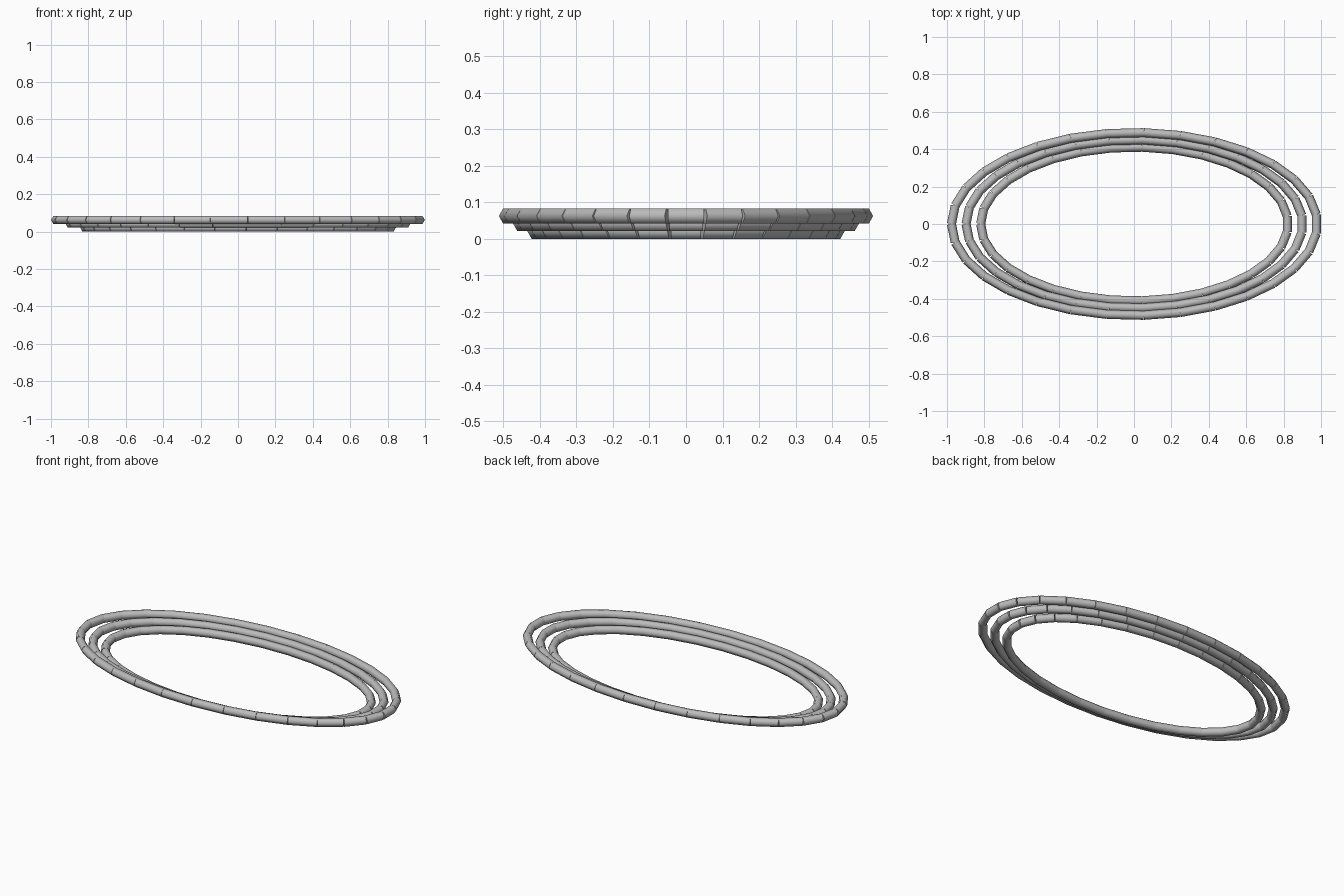
import bpy, bmesh, math
from mathutils import Vector

if "Cube" in bpy.data.objects:
    bpy.data.objects.remove(bpy.data.objects["Cube"])

SEGMENTS = 31          # straight tube pieces per ring
SIDES = 6              # hexagonal cross-section
RADIUS = 0.024
RISE = RADIUS * math.cos(math.pi / 6)   # half height of the tube

grey = bpy.data.materials.new("grey_metal")
grey.diffuse_color = (0.5, 0.5, 0.5, 1)
grey.use_nodes = True
grey.node_tree.nodes["Principled BSDF"].inputs["Base Color"].default_value = grey.diffuse_color


def ellipse_point(a, b, z, k):
    t = (k - 0.5) * math.tau / SEGMENTS
    return Vector((a * math.cos(t) + 0.002, b * math.sin(t), z))


def add_tube(bm, start, end):
    """Straight capped hexagonal tube with square-cut ends."""
    along = (end - start).normalized()
    up = Vector((0, 0, 1))
    out = along.cross(up)
    ends = []
    for centre in (start, end):
        ring = []
        for i in range(SIDES):
            t = math.tau * i / SIDES
            ring.append(bm.verts.new(centre + RADIUS * (math.cos(t) * out + math.sin(t) * up)))
        ends.append(ring)
    first, last = ends
    for i in range(SIDES):
        j = (i + 1) % SIDES
        bm.faces.new((first[i], first[j], last[j], last[i]))
    bm.faces.new(first[::-1])
    bm.faces.new(last)


def make_ring(name, a, b, z):
    bm = bmesh.new()
    for k in range(SEGMENTS):
        add_tube(bm, ellipse_point(a, b, z, k), ellipse_point(a, b, z, k + 1))
    bmesh.ops.recalc_face_normals(bm, faces=bm.faces)
    mesh = bpy.data.meshes.new(name)
    bm.to_mesh(mesh)
    bm.free()
    mesh.materials.append(grey)
    ring = bpy.data.objects.new(name, mesh)
    bpy.context.collection.objects.link(ring)
    # Round the tube sides, keep the cut ends crisp
    bpy.ops.object.select_all(action='DESELECT')
    ring.select_set(True)
    bpy.context.view_layer.objects.active = ring
    bpy.ops.object.shade_smooth_by_angle(angle=math.radians(65))


# Three stacked rings, each wider and one half-tube higher than the last
for level, (name, a) in enumerate((("inner_ring", 0.822),
                                   ("middle_ring", 0.90),
                                   ("outer_ring", 0.978))):
    make_ring(name, a, a / 2, RISE * (1 + level))
